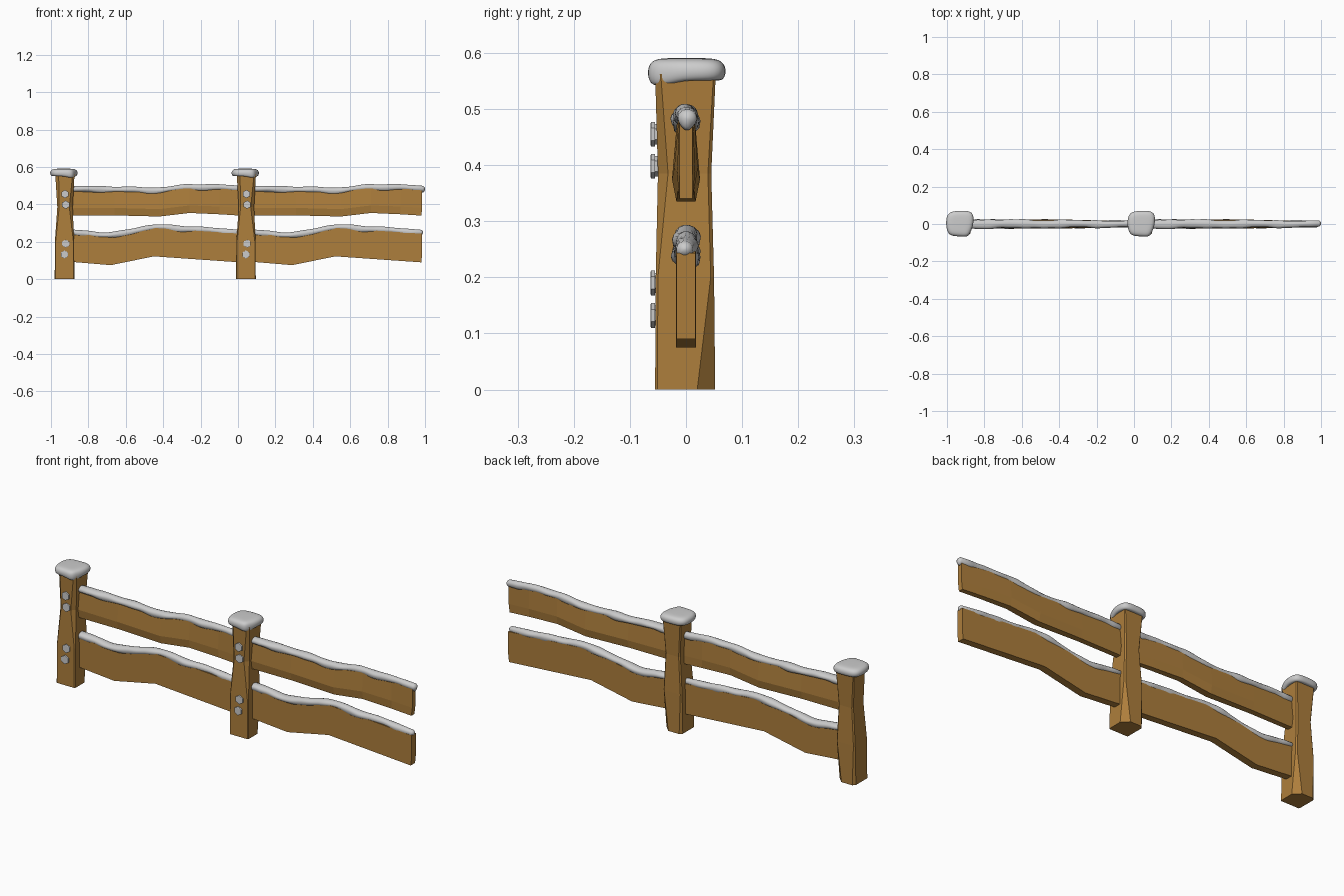
import bpy, bmesh, math

if "Cube" in bpy.data.objects:
    bpy.data.objects.remove(bpy.data.objects["Cube"])

STEP = 0.97          # distance between the two fence sections

wood = bpy.data.materials.new("wood")
wood.diffuse_color = (0.42, 0.21, 0.045, 1)
wood.use_nodes = True
wood.node_tree.nodes["Principled BSDF"].inputs["Base Color"].default_value = wood.diffuse_color


def loft(name, rings, mat=None, smooth=False):
    """Skin a list of equal-length rings and close both ends."""
    bm = bmesh.new()
    vs = [[bm.verts.new(p) for p in r] for r in rings]
    n = len(rings[0])
    for a, b in zip(vs, vs[1:]):
        for i in range(n):
            j = (i + 1) % n
            bm.faces.new((a[i], a[j], b[j], b[i]))
    bm.faces.new(vs[0][::-1])
    bm.faces.new(vs[-1])
    bmesh.ops.recalc_face_normals(bm, faces=bm.faces[:])
    for f in bm.faces:
        f.smooth = smooth
    me = bpy.data.meshes.new(name)
    bm.to_mesh(me)
    bm.free()
    ob = bpy.data.objects.new(name, me)
    bpy.context.collection.objects.link(ob)
    if mat:
        me.materials.append(mat)
    return ob


def interp(pts, x):
    """Linear lookup in a list of (x, value) points."""
    if x <= pts[0][0]:
        return pts[0][1]
    for (x0, a), (x1, b) in zip(pts, pts[1:]):
        if x <= x1:
            return a + (b - a) * (x - x0) / (x1 - x0)
    return pts[-1][1]


def post_ring(z, x0, x1, y0, y1, fl, fr, br, bl):
    """Rectangle with an individual chamfer on each corner."""
    return [(x0, y0 + fl, z), (x0 + fl, y0, z), (x1 - fr, y0, z), (x1, y0 + fr, z),
            (x1, y1 - br, z), (x1 - br, y1, z), (x0 + bl, y1, z), (x0, y1 - bl, z)]


def plank(name, stations, dx):
    """Stations: x, bottom z, top z, half thickness, bulge in the lower third."""
    rings = []
    for x, zb, zt, t, bulge in stations:
        zm = zb + 0.3 * (zt - zb)
        tilt = 0.005 * (x > 0)
        xs = x + dx
        rings.append([(xs - tilt, -t, zb), (xs, -t - bulge, zm), (xs, -t, zt),
                      (xs, t, zt), (xs, t + bulge, zm), (xs - tilt, t, zb)])
    loft(name, rings, wood)


def plank_snow(name, stations, dx, x0, x1, seed):
    """Lumpy rounded roll of snow along the top edge of a plank."""
    tops = [(s[0], s[2]) for s in stations]
    rings, count, sides = [], 56, 14
    for i in range(count + 1):
        # stations bunch up at the ends to round them
        u = i / count
        x = x0 + (x1 - x0) * u
        if i < 4 or i > count - 4:
            k = min(i, count - i) / 4
            d = 0.018 * (1 - math.cos(k * math.pi / 2))
            x = x0 + d if i < 4 else x1 - d
            end = max(0.08, math.sin(k * math.pi / 2))
        else:
            end = 1
        top = sum(interp(tops, x + o) for o in (-0.05, -0.025, 0, 0.025, 0.05)) / 5
        wave = math.sin(31 * x + seed) + 0.6 * math.sin(67 * x + 2 * seed)
        hy = (0.025 - 0.008 * u + 0.0018 * wave) * end
        hz = (0.0165 + 0.0012 * math.sin(43 * x + seed)) * end
        cy = 0.0025 * math.sin(19 * x + seed)
        cz = top + 0.006 + 0.0015 * math.sin(27 * x + 3 * seed)
        ring = []
        for j in range(sides):
            a = 2 * math.pi * j / sides
            drip = 0.006 * max(0, math.sin(23 * x + seed + 2 * math.cos(a))) * end
            z = hz * math.sin(a) - (drip if math.sin(a) < -0.1 else 0)
            ring.append((x + dx, cy + hy * math.cos(a), cz + z))
        rings.append(ring)
    loft(name, rings, smooth=True)


def bolt(name, x, y, z):
    """Hexagonal washer plate with a smaller hexagonal head in front."""
    def hexagon(r, yy):
        return [(x + r * math.sin(k * math.pi / 3), yy, z + r * math.cos(k * math.pi / 3))
                for k in range(6)]
    loft(name, [hexagon(0.018, -0.040), hexagon(0.018, y + 0.008), hexagon(0.022, y + 0.008),
                hexagon(0.022, y + 0.001), hexagon(0.020, y)])


UPPER = [(-0.92, 0.340, 0.478, 0.013, 0.004), (-0.66, 0.341, 0.474, 0.014, 0.009),
         (-0.42, 0.335, 0.467, 0.017, 0.008), (-0.26, 0.354, 0.488, 0.015, 0.006),
         (-0.10, 0.347, 0.485, 0.013, 0.003), (0.015, 0.340, 0.478, 0.012, 0.0)]
LOWER = [(-0.92, 0.095, 0.247, 0.018, 0.0), (-0.68, 0.075, 0.225, 0.018, 0.0),
         (-0.45, 0.122, 0.274, 0.018, 0.0), (0.015, 0.090, 0.243, 0.017, 0.0)]
# outline of the snow cap seen from above, around the post centre
CAP = [(-0.068, -0.035), (-0.052, -0.062), (0.0, -0.064), (0.042, -0.068), (0.055, -0.040),
       (0.068, -0.010), (0.072, 0.045), (0.052, 0.069), (0.0, 0.068), (-0.045, 0.066),
       (-0.070, 0.045), (-0.073, 0.0)]

for n, dx in (("left", 0.0), ("right", STEP)):
    # post with a slim waist and hewn corners
    rings = [post_ring(0.000, -0.980, -0.875, -0.055, 0.052, 0.004, 0.004, 0.032, 0.012),
             post_ring(0.200, -0.979, -0.876, -0.054, 0.050, 0.004, 0.004, 0.006, 0.006),
             post_ring(0.385, -0.966, -0.884, -0.050, 0.045, 0.010, 0.018, 0.006, 0.006),
             post_ring(0.562, -0.977, -0.874, -0.055, 0.053, 0.018, 0.010, 0.004, 0.004)]
    loft(n + "_post", [[(x + dx, y, z) for x, y, z in r] for r in rings], wood)

    # snow cap on the post
    rings = []
    for s, z in ((0.70, 0.553), (0.93, 0.549), (1.04, 0.560), (1.04, 0.576),
                 (0.88, 0.589), (0.45, 0.591)):
        low = 0.010 if z < 0.565 else 0.0
        rings.append([(-0.93 + dx + x * s, y * s,
                       z - (low if i in (3, 4) else 0)) for i, (x, y) in enumerate(CAP)])
    cap = loft(n + "_post_snow", rings, smooth=True)
    sub = cap.modifiers.new("soft", 'SUBSURF')
    sub.levels = sub.render_levels = 2

    # planks and the snow lying on them
    plank(n + "_upper_plank", UPPER, dx)
    plank(n + "_lower_plank", LOWER, dx)
    plank_snow(n + "_upper_snow", UPPER, dx, -0.90, 0.030, 1.3)
    plank_snow(n + "_lower_snow", LOWER, dx, -0.90, 0.020, 4.1)

    # two bolts for each plank
    for k, (x, z) in enumerate(((-0.925, 0.455), (-0.921, 0.398), (-0.921, 0.190), (-0.928, 0.132))):
        bolt(f"{n}_bolt_{k + 1}", x + dx, -0.063, z)
